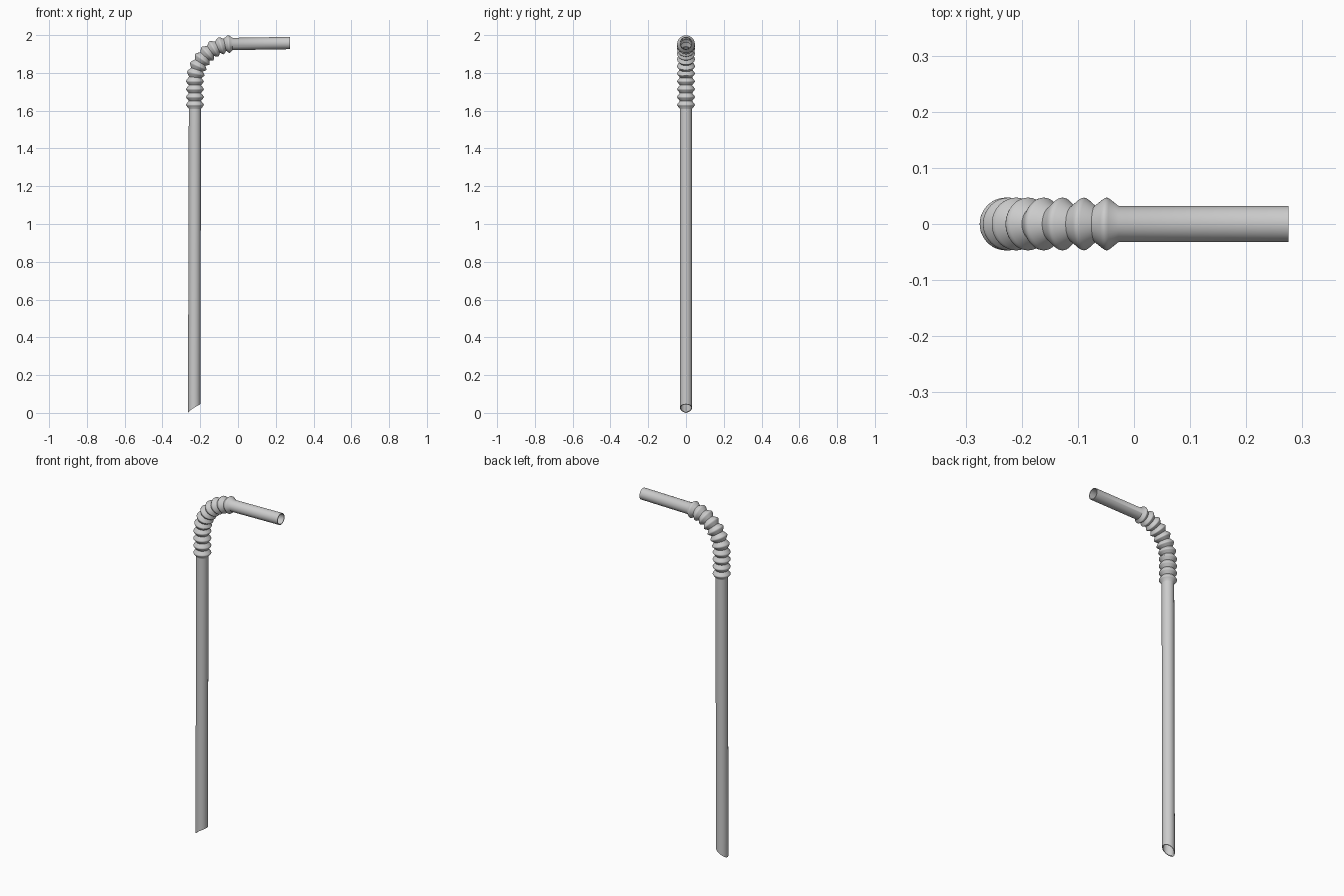
import bpy, bmesh, math
from mathutils import Vector

if "Cube" in bpy.data.objects:
    bpy.data.objects.remove(bpy.data.objects["Cube"])

SEG = 48
TUBE_R, PEAK_R, WALL = 0.0325, 0.047, 0.004
X0, Z_BELLOWS, Z_ARC, BEND_R = -0.228, 1.61, 1.753, 0.2
BUMPS = 11
STRAIGHT = Z_ARC - Z_BELLOWS
TOTAL = STRAIGHT + BEND_R * math.pi / 2


def path(s):
    """Centre point and bend angle at distance s along the bellows."""
    if s <= STRAIGHT:
        return Vector((X0, 0, Z_BELLOWS + s)), 0.0
    a = (s - STRAIGHT) / BEND_R
    return Vector((X0 + BEND_R * (1 - math.cos(a)), 0, Z_ARC + BEND_R * math.sin(a))), a


# Stations along the straw: (centre, bend angle, outer radius)
stations = [(Vector((X0 - 0.004, 0, 0)), 0.0, TUBE_R),
            (Vector((X0 - 0.004, 0, 0.1)), 0.0, TUBE_R),
            (Vector((X0, 0, Z_BELLOWS - 0.002)), 0.0, TUBE_R)]
bump = [(0.0, TUBE_R), (0.36, 0.0445), (0.44, 0.0465), (0.5, PEAK_R),
        (0.56, 0.0465), (0.64, 0.0445)]
for i in range(BUMPS):
    for t, r in bump:
        p, a = path((i + t) * TOTAL / BUMPS)
        stations.append((p, a, r))
p, a = path(TOTAL)
stations.append((p, a, TUBE_R))
stations.append((Vector((0.275, 0, p.z + 0.005)), a, TUBE_R))

bm = bmesh.new()


def ring(index, inset):
    c, a, r = stations[index]
    r -= inset
    side = Vector((math.cos(a), 0, -math.sin(a)))
    verts = []
    for k in range(SEG):
        th = 2 * math.pi * k / SEG
        v = c + side * (r * math.cos(th)) + Vector((0, r * math.sin(th), 0))
        if index == 0:
            # slanted, slightly scooped cut at the foot
            t = max(0.0, (v.x - c.x + TUBE_R) / (2 * TUBE_R))
            v.z = 0.046 * t ** 0.75
        verts.append(bm.verts.new(v))
    return verts


# Outer wall up, inner wall back down, joined at both rims
n = len(stations)
rings = [ring(i, 0) for i in range(n)] + [ring(i, WALL) for i in reversed(range(n))]
for i in range(len(rings)):
    lo, hi = rings[i], rings[(i + 1) % len(rings)]
    for k in range(SEG):
        j = (k + 1) % SEG
        bm.faces.new((lo[k], lo[j], hi[j], hi[k]))
bmesh.ops.recalc_face_normals(bm, faces=bm.faces)

mesh = bpy.data.meshes.new("bendy_straw")
bm.to_mesh(mesh)
bm.free()
straw = bpy.data.objects.new("bendy_straw", mesh)
bpy.context.collection.objects.link(straw)
bpy.context.view_layer.objects.active = straw
straw.select_set(True)
bpy.ops.object.shade_smooth_by_angle(angle=math.radians(40))
